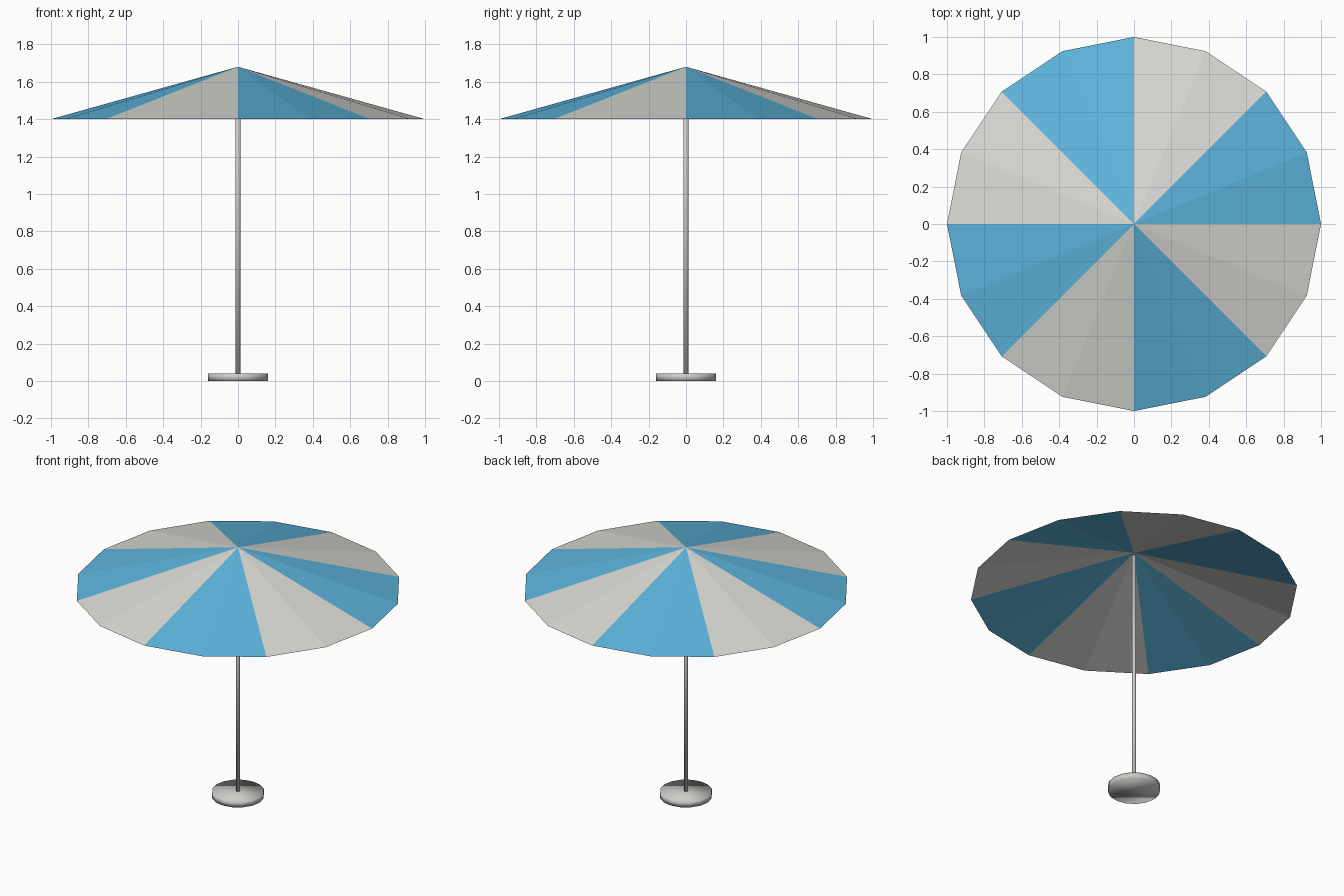
import bpy
import bmesh
from math import cos, sin, tau

cube = bpy.data.objects.get("Cube")
if cube:
    bpy.data.objects.remove(cube, do_unlink=True)


def make_material(name, rgb):
    mat = bpy.data.materials.new(name)
    mat.use_nodes = True
    colour = (*rgb, 1)
    mat.diffuse_color = colour
    mat.node_tree.nodes["Principled BSDF"].inputs["Base Color"].default_value = colour
    return mat


blue = make_material("sky blue fabric", (0.11, 0.46, 0.72))
cream = make_material("off white fabric", (0.70, 0.70, 0.66))
metal = make_material("grey metal", (0.60, 0.60, 0.58))


def cylinder(name, radius, bottom, top, sides):
    bpy.ops.mesh.primitive_cylinder_add(
        vertices=sides, radius=radius, depth=top - bottom,
        location=(0, 0, (bottom + top) / 2))
    obj = bpy.context.object
    obj.name = name
    obj.data.materials.append(metal)
    bpy.ops.object.shade_smooth()
    return obj


# Round foot and pole, softly shaded
cylinder("base", 0.16, 0, 0.04, 16)
cylinder("pole", 0.0135, 0.02, 1.66, 8)

# Canopy: open cone, stripes two panels wide
SIDES = 16
bm = bmesh.new()
apex = bm.verts.new((0, 0, 1.68))
rim = [bm.verts.new((cos(i * tau / SIDES), sin(i * tau / SIDES), 1.4))
       for i in range(SIDES)]
for i in range(SIDES):
    face = bm.faces.new((rim[i], rim[(i + 1) % SIDES], apex))
    face.material_index = (i // 2) % 2
mesh = bpy.data.meshes.new("canopy")
bm.to_mesh(mesh)
bm.free()
mesh.materials.append(blue)
mesh.materials.append(cream)
canopy = bpy.data.objects.new("canopy", mesh)
bpy.context.collection.objects.link(canopy)
